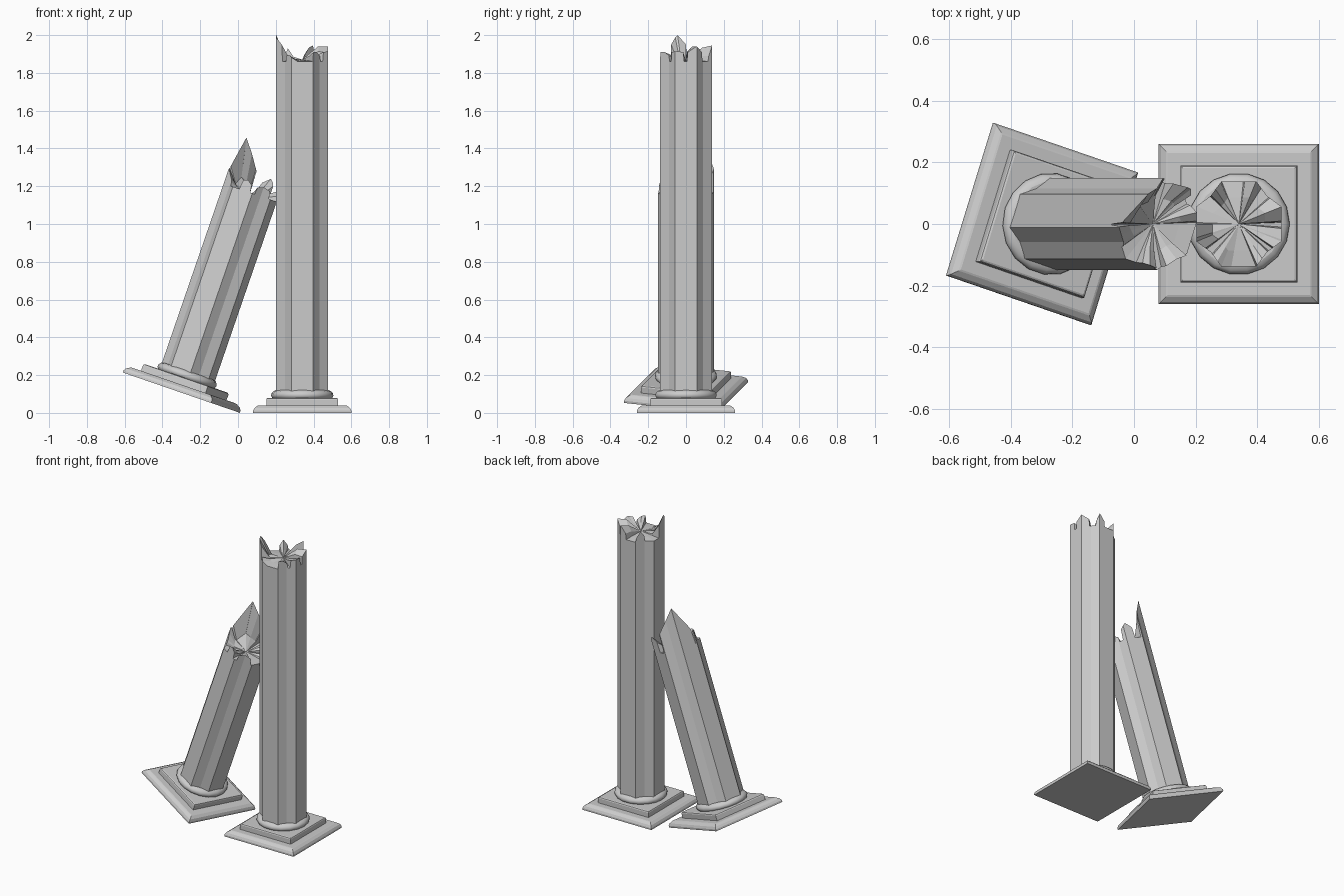
import bpy, math
from mathutils import Matrix

if "Cube" in bpy.data.objects:
    bpy.data.objects.remove(bpy.data.objects["Cube"])


def make(name, verts, faces, mat):
    me = bpy.data.meshes.new(name)
    me.from_pydata(verts, [], faces)
    ob = bpy.data.objects.new(name, me)
    bpy.context.collection.objects.link(ob)
    ob.matrix_world = mat
    return ob


def stack(name, profile, sides, turn, mat):
    """Closed solid from (radius, height) rings."""
    v, f, n = [], [], sides
    for r, z in profile:
        for i in range(n):
            a = turn + math.tau * i / n
            v.append((r * math.cos(a), r * math.sin(a), z))
    for k in range(len(profile) - 1):
        for i in range(n):
            j = (i + 1) % n
            f.append((k*n + i, k*n + j, k*n + n + j, k*n + n + i))
    f.append(tuple(range(n))[::-1])
    f.append(tuple(range(len(v) - n, len(v))))
    return make(name, v, f, mat)


# Shaft outline: eight-sided, diagonal sides slightly hollowed
CORNERS = []
for q in range(4):
    CORNERS += [(90*q - 22.5, 0.149), (90*q + 22.5, 0.149), (90*q + 45, 0.129)]
CORNERS.append((337.5, 0.149))


def radius(a):
    a = (a + 22.5) % 360 - 22.5
    for (a1, r1), (a2, r2) in zip(CORNERS, CORNERS[1:]):
        if a1 <= a <= a2:
            s = lambda d: math.sin(math.radians(d))
            return r1 * r2 * s(a2 - a1) / (r1 * s(a - a1) + r2 * s(a2 - a))


def broken_shaft(name, bottom, top, core, teeth, mat):
    """Teeth: start, end, peak angle, start height, peak height, end height, inner share."""
    samples = {}
    for a0, a1, ap, h0, hp, h1, share in teeth:
        for a, h in ((a0, 0), (a0 + 2, h0), (ap, hp), (a1 - 2, h1), (a1, 0)):
            samples[a] = (h, share)
    keys = sorted(samples)

    def at(a):
        for k0, k1 in zip(keys, keys[1:]):
            if k0 <= a <= k1:
                t = (a - k0) / (k1 - k0)
                h = samples[k0][0] * (1 - t) + samples[k1][0] * t
                return h, samples[k0][1]
        return 0, 0
    for a, _ in CORNERS[:-1]:
        a %= 360
        if a not in samples:
            samples[a] = at(a)
    rows = [[], [], []]
    for a in sorted(samples):
        h, share = samples[a]
        r, t = radius(a), math.radians(a)
        c, s = r * math.cos(t), r * math.sin(t)
        rows[0].append((c, s, bottom))
        rows[1].append((c, s, top + h))
        rows[2].append((c * .62, s * .62, top + core * .5 + h * share))
    n = len(rows[0])
    v = rows[0] + rows[1] + rows[2] + [(0, 0, top + core)]
    f = [tuple(range(n))[::-1]]
    for i in range(n):
        j = (i + 1) % n
        f += [(i, j, n + j, n + i), (n + i, n + j, 2*n + j, 2*n + i),
              (2*n + i, 2*n + j, 3*n)]
    return make(name, v, f, mat)


def column(tag, mat, top, core, teeth):
    q = math.sqrt(2)
    # square plinth and step with rounded upper edges
    stack(tag + "_plinth", [(.26*q, 0), (.26*q, .012), (.253*q, .026), (.236*q, .038),
                            (.23*q, .04)], 4, math.pi/4, mat)
    stack(tag + "_step", [(.19*q, .035), (.19*q, .071), (.187*q, .077), (.181*q, .08)],
          4, math.pi/4, mat)
    # rounded base moulding
    ob = stack(tag + "_base_ring", [(.15, .075), (.159, .08), (.165, .092), (.162, .104),
                                    (.153, .115), (.14, .12)], 18, 0, mat)
    for p in ob.data.polygons:
        p.use_smooth = len(p.vertices) == 4
    broken_shaft(tag + "_shaft", .11, top, core, teeth, mat)


# Standing column
column("standing", Matrix.Translation((.34, 0, 0)), 1.86, .01, [
    (2, 42, 22, .05, .08, .05, .95),
    (58, 84, 68, .03, .085, .04, .8),
    (112, 136, 124, .03, .07, .04, .3),
    (178, 218, 198, .09, .14, .09, .1),
    (228, 262, 240, .03, .035, .0, .3),
    (292, 318, 304, .05, .05, .03, .5),
    (324, 356, 340, .05, .055, .05, .5)])

# Leaning column, resting on the standing one
lean = (Matrix.Translation((-.30, 0, .107)) @ Matrix.Rotation(math.radians(19), 4, 'Y')
        @ Matrix.Rotation(math.radians(-18), 4, 'Z'))
column("leaning", lean, 1.12, -.01, [
    (20, 48, 34, .03, .05, .03, .4),
    (58, 92, 74, .07, .105, .07, .3),
    (108, 198, 158, .12, .27, .10, .25),
    (199, 232, 212, .09, .06, .02, .3),
    (262, 288, 274, .05, .06, .04, .4),
    (298, 334, 316, .04, .05, .04, .4)])
